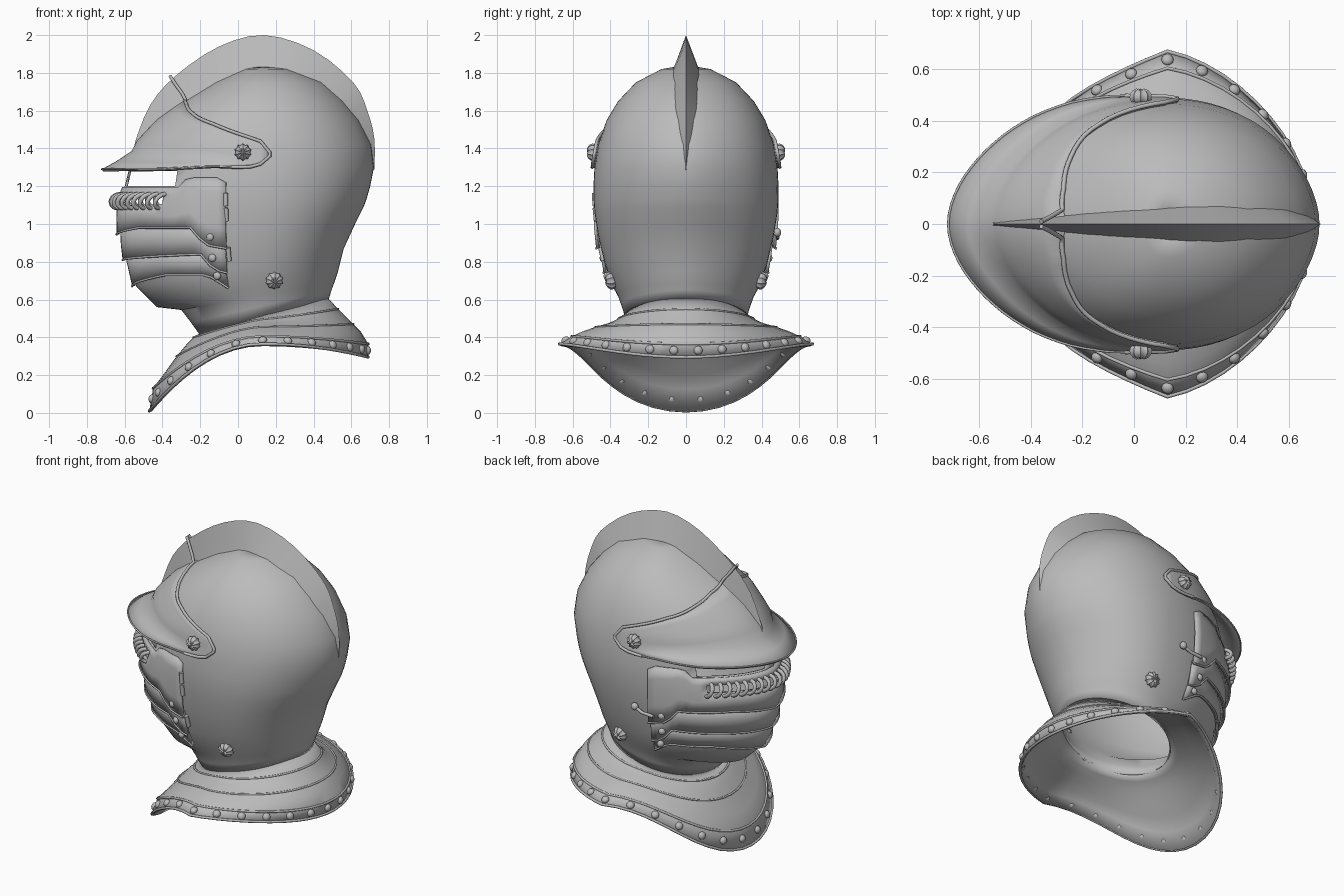
import bpy, bmesh
from math import sin, cos, pi, radians
from mathutils import Vector
from mathutils.bvhtree import BVHTree

old = bpy.data.objects.get("Cube")
if old:
    bpy.data.objects.remove(old)

steel = bpy.data.materials.new("grey_steel")
steel.use_nodes = True
steel.diffuse_color = (0.5, 0.5, 0.5, 1)
steel.node_tree.nodes["Principled BSDF"].inputs["Base Color"].default_value = (0.5, 0.5, 0.5, 1)
CX = 0.13   # vertical axis that every ring is wrapped around


def add(name, verts, faces, angle=40, thick=0.0):
    me = bpy.data.meshes.new(name)
    me.from_pydata([tuple(v) for v in verts], [], faces)
    me.materials.append(steel)
    me.shade_smooth()
    me.set_sharp_from_angle(angle=radians(angle))
    ob = bpy.data.objects.new(name, me)
    bpy.context.collection.objects.link(ob)
    if thick:
        mod = ob.modifiers.new("thickness", 'SOLIDIFY')
        mod.thickness, mod.offset = thick, -1


def grid(rows, closed=False, hole=lambda i, j: False):
    """Quads between rows listed from the bottom up, facing outward."""
    n = len(rows[0])
    faces = []
    for i in range(len(rows) - 1):
        for j in range(n if closed else n - 1):
            k = (j + 1) % n
            if not hole(i, j):
                faces.append((i * n + k, i * n + j, (i + 1) * n + j, (i + 1) * n + k))
    return [v for r in rows for v in r], faces


def tube(name, pts, r, closed=False):
    cu = bpy.data.curves.new(name, 'CURVE')
    cu.dimensions = '3D'
    cu.bevel_depth, cu.bevel_resolution = r, 2
    cu.use_fill_caps = True
    sp = cu.splines.new('POLY')
    sp.points.add(len(pts) - 1)
    for p, v in zip(sp.points, pts):
        p.co = (*v, 1)
    sp.use_cyclic_u = closed
    cu.materials.append(steel)
    bpy.context.collection.objects.link(bpy.data.objects.new(name, cu))


def stud(name, loc, normal, r, depth, ridged=False):
    """Round rivet, or a fluted rosette when ridged."""
    bm = bmesh.new()
    bmesh.ops.create_uvsphere(bm, u_segments=20 if ridged else 10, v_segments=8, radius=1)
    rot = Vector(normal).to_track_quat('Z', 'Y')
    for v in bm.verts:
        if ridged:
            a = round(Vector((v.co.x, v.co.y)).angle_signed(Vector((1, 0)), 0) / (pi / 10))
            v.co *= 1.0 if a % 2 else 0.84
        v.co = rot @ Vector((v.co.x * r, v.co.y * r, v.co.z * depth)) + Vector(loc)
    me = bpy.data.meshes.new(name)
    bm.to_mesh(me)
    bm.free()
    me.materials.append(steel)
    me.shade_smooth()
    me.set_sharp_from_angle(angle=radians(50))
    bpy.context.collection.objects.link(bpy.data.objects.new(name, me))


# Skull shell: front x, front z, back x, back z, half width
SEG = 64
skull_rings = [
    (-.20, .41, .48, .60, .32), (-.25, .48, .495, .65, .34), (-.30, .545, .51, .69, .36),
    (-.43, .56, .53, .75, .385),
    (-.54, .67, .56, .87, .43), (-.59, .85, .62, 1.0, .465), (-.61, 1.0, .665, 1.09, .483),
    (-.62, 1.09, .68, 1.13, .488), (-.615, 1.15, .69, 1.165, .49), (-.60, 1.2, .70, 1.2, .49),
    (-.58, 1.28, .72, 1.3, .485), (-.54, 1.42, .705, 1.42, .465), (-.42, 1.55, .64, 1.55, .42),
    (-.28, 1.65, .56, 1.65, .36), (-.12, 1.75, .45, 1.75, .265), (.03, 1.82, .28, 1.82, .13),
    (.12, 1.84, .14, 1.84, .01)]


def skull_ring(xf, zf, xb, zb, w):
    pts = []
    for j in range(SEG):
        c, s = cos(2 * pi * j / SEG), sin(2 * pi * j / SEG)
        x = CX - c * (CX - xf if c > 0 else xb - CX)
        pinch = 0.2 * c ** 4 if c > 0 else 0.15 * c ** 6
        pts.append(Vector((x, w * s * (1 - pinch), zf + (zb - zf) * (x - xf) / (xb - xf))))
    return pts


def skull_hole(i, j):
    d = min(j, SEG - 1 - j)
    return (i == 9 and 1 <= d < 9) or (i == 7 and d < 8)


rows = [skull_ring(*r) for r in skull_rings]
surface = BVHTree.FromPolygons(*grid(rows, True))
add("skull_shell", *grid(rows, True, skull_hole), thick=0.012)


def on_skull(deg, z, off=0.0):
    """Point on the skull at an angle from the front, pushed outward."""
    a = radians(deg)
    d = Vector((-0.72 * cos(a), 0.48 * sin(a), 0)).normalized()
    hit = surface.ray_cast(Vector((CX, 0, z)), d)[0]
    return hit + d * off


def lerp_table(table, t):
    for (a, u), (b, v) in zip(table, table[1:]):
        if t <= b:
            return u + (v - u) * max(0, t - a) / (b - a)
    return table[-1][1]


def smooth_path(pts, steps):
    """Catmull-Rom curve through points of any dimension."""
    p = [Vector(q) for q in [pts[0], *pts, pts[-1]]]
    out = []
    for a, b, c, d in zip(p, p[1:], p[2:], p[3:]):
        for t in (k / steps for k in range(steps)):
            out.append(b + (c - a) * (t / 2) + (a * 2 - b * 5 + c * 4 - d) * (t * t / 2)
                       + (b * 3 - a - c * 3 + d) * (t ** 3 / 2))
    return out + [p[-1]]


# Comb crest: base x, base z, tip x, tip z, half thickness
comb = [(-.55, 1.41, -.54, 1.45, .006), (-.45, 1.51, -.465, 1.63, .016), (-.33, 1.6, -.33, 1.785, .028),
        (-.1, 1.74, -.1, 1.94, .05), (.14, 1.82, .14, 2.0, .066), (.34, 1.78, .40, 1.92, .071),
        (.52, 1.66, .61, 1.75, .066), (.61, 1.56, .685, 1.6, .054), (.68, 1.42, .722, 1.45, .032),
        (.71, 1.28, .722, 1.29, .004)]
verts = []
for bx, bz, tx, tz, h in smooth_path(comb, 3):
    verts += [(bx, -h, bz), (tx, 0, tz), (bx, h, bz)]
faces = [(3 * i + a, 3 * i + 3 + a, 3 * i + 3 + b, 3 * i + b)
         for i in range(len(verts) // 3 - 1) for a, b in ((0, 1), (1, 2), (2, 0))]
add("comb_crest", verts, faces, 35)

# Visor with a projecting peak
visor_top = [(0, 1.67), (28, 1.635), (46, 1.59), (66, 1.53), (80, 1.475), (89, 1.44), (93, 1.38)]
visor_mid = [(0, 1.385), (50, 1.36), (80, 1.345), (88, 1.345), (93, 1.37)]
visor_low = [(0, 1.29), (50, 1.293), (70, 1.305), (80, 1.3), (88, 1.305), (93, 1.36)]
angles = [93 * k / 24 for k in range(-24, 25)]


def visor_row(low, high, t, flare):
    return [on_skull(a, lerp_table(low, abs(a)) * (1 - t) + lerp_table(high, abs(a)) * t,
                     0.014 + flare * max(0, cos(radians(a * 1.08)))) for a in angles]


rows = [visor_row(visor_low, visor_mid, t, f) for t, f in ((0, .13), (.45, .065))]
rows += [visor_row(visor_mid, visor_top, t, 0) for t in (0, .2, .4, .6, .8, 1)]
add("visor", *grid(rows), angle=60, thick=0.014)
tube("visor_peak_rim", rows[0], 0.005)
for side in (-1, 1):
    top = rows[-1][::side][27:]
    tip = [Vector((-.36, .01 * side, 1.785)), Vector((-.335, .022 * side, 1.745)), Vector((-.295, .045 * side, 1.69))]
    tube("visor_edge_roll", tip + top + rows[0][::side][:-6:-1], 0.009)


# Face plates that overlap downward
def face_plate(name, end, top, low, off_top, off_low, ts, hole=lambda i, j: False):
    angs = [end * k / 20 for k in range(-20, 21)]
    rows = []
    for t in ts:
        rows.append([on_skull(a, lerp_table(low, abs(a)) * (1 - t) + lerp_table(top, abs(a)) * t,
                              off_low + (off_top - off_low) * t) for a in angs])
    add(name, *grid(rows, False, hole), thick=0.014)
    tube(name + "_edge", rows[0], 0.006)


face_plate("lower_lame", 73, [(0, .83), (60, .85), (73, .84)], [(0, .67), (40, .73), (64, .73), (73, .66)],
           .012, .02, (0, .5, 1))
face_plate("middle_lame", 74, [(0, .97), (60, 1.0), (74, .90)], [(0, .81), (40, .83), (63, .84), (68, .76), (74, .74)],
           .018, .032, (0, .5, 1))
face_plate("upper_face_plate", 75, [(0, 1.195), (53, 1.195), (57, 1.245), (72, 1.245), (75, 1.22)],
           [(0, .945), (30, .98), (60, .98), (66, .89), (75, .87)], .012, .04,
           (0, .3, .58, .8, 1), lambda i, j: i == 2 and 8 <= j < 32)

# Row of bowed bars across the breathing slot
for k in range(-9, 10):
    a = k * 44 / 9
    arc = [on_skull(a + 1.5 * cos(pi * t / 6), 1.12 - 0.038 * cos(pi * t / 6), .012 + .045 * sin(pi * t / 6))
           for t in range(7)]
    tube("breathing_bar", arc, 0.012)

# Rosettes and rivets on both sides
for side in (-1, 1):
    stud("visor_pivot_rosette", on_skull(82 * side, 1.38, .028), (0, side, 0), .046, .035, True)
    stud("neck_rosette", on_skull(96 * side, .70, .012), (0.1, side, -0.2), .048, .032, True)
    for a, z in ((68, .93), (68, .82), (69, .725)):
        stud("lame_rivet", on_skull(a * side, z, .03), on_skull(a * side, z) - Vector((CX, 0, z)), .022, .016)

# Hinge on one side, hook on the other
for z in (1.13, 1.05, .84):
    tube("hinge_knuckle", [on_skull(-75, z - .035, .014), on_skull(-75, z + .035, .014)], .013)
hook = [on_skull(82, .955, .02), on_skull(78, .93, .03), on_skull(72, .925, .045)]
tube("latch_hook", hook, .01)
stud("latch_knob", hook[0], (0, 1, 0), .024, .02)

# Flared neck collar: front x, front z, back x, back z, half width, side z, bend of the edge
collar = [(-.47, .01, .69, .295, .67, .365, 2.0), (-.45, .13, .69, .365, .605, .405, 1.9),
          (-.39, .21, .65, .43, .55, .43, 1.8), (-.325, .30, .61, .47, .48, .455, 1.6),
          (-.275, .36, .57, .51, .41, .475, 1.4), (-.235, .40, .53, .55, .36, .495, 1.2),
          (-.195, .425, .475, .61, .315, .52, 1.0)]


def collar_point(ring, a):
    xf, zf, xb, zb, w, zs, bend = ring
    c, s = cos(a), sin(a)
    x = CX - c * (CX - xf if c > 0 else xb - CX)
    z = zs + ((zf if c > 0 else zb) - zs) * abs(c) ** bend
    pinch = 0.35 * c * (1 - c) if c > 0 else -0.18 * c
    return Vector((x, w * s * (1 - pinch * (w - .3) / .37), z))


ring_angles = [2 * pi * j / 48 for j in range(48)]
rows = [[collar_point(r, a) for a in ring_angles] for r in collar]
add("neck_collar", *grid(rows, True), angle=30, thick=0.014)
for i, r in ((0, .008), (1, .007), (3, .006), (5, .006)):
    tube("collar_bead", rows[i], r, True)

# Rivets along the collar rim
for k in range(26):
    a = 2 * pi * (k + .5) / 26
    lo, hi = collar_point(collar[0], a), collar_point(collar[1], a)
    along = collar_point(collar[0], a + .05) - lo
    stud("collar_rivet", (lo + hi) / 2, (hi - lo).cross(along), .024, .018)
